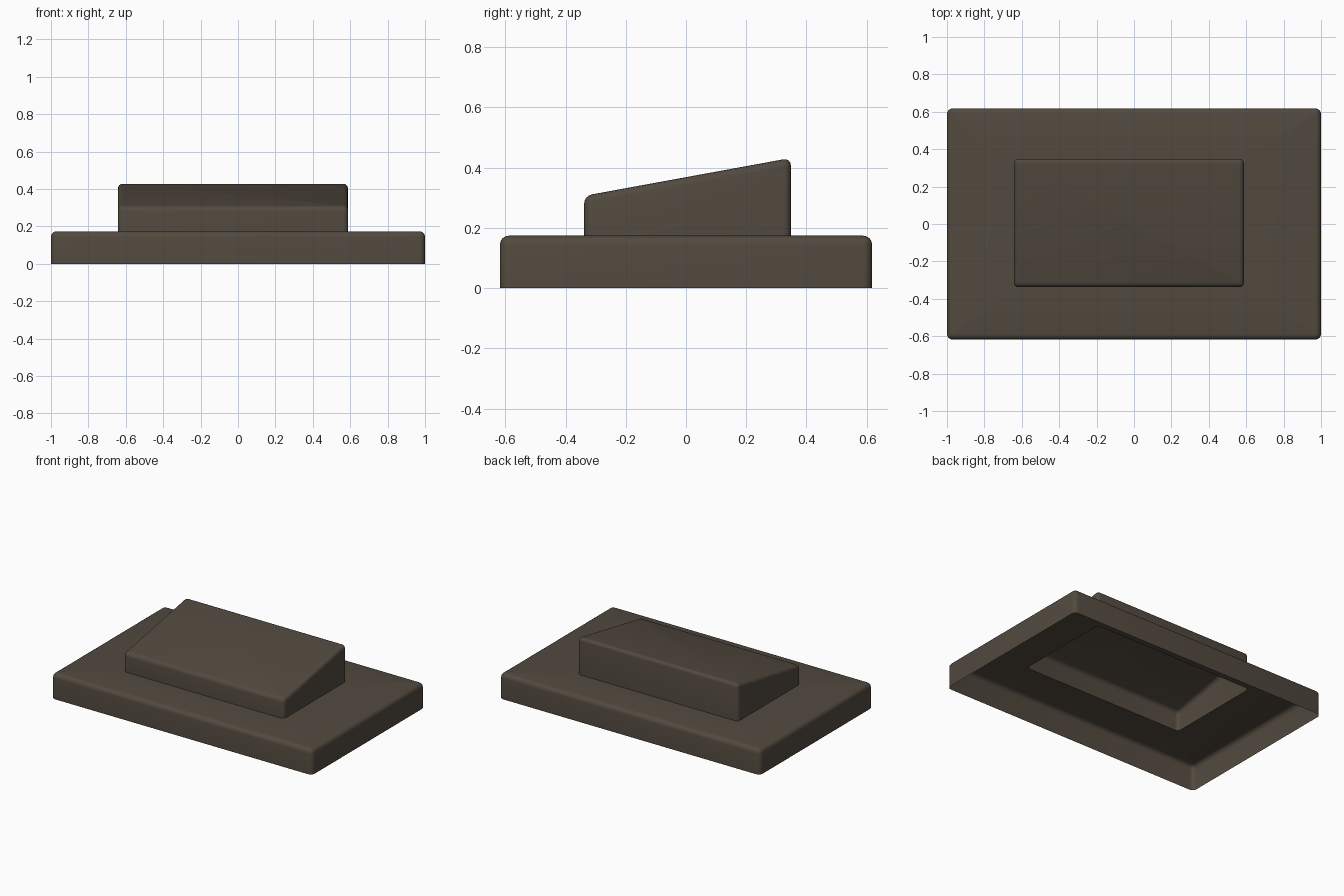
import bpy, bmesh, math

if "Cube" in bpy.data.objects:
    bpy.data.objects.remove(bpy.data.objects["Cube"])

mat = bpy.data.materials.new("dark brown")
mat.diffuse_color = (0.085, 0.068, 0.050, 1)
mat.use_nodes = True
mat.node_tree.nodes["Principled BSDF"].inputs["Base Color"].default_value = mat.diffuse_color
SEG = 4    # segments per rounded corner


def ring(bm, box, r, height):
    """Rounded rectangle of vertices; height is a function of y."""
    x0, x1, y0, y1 = box
    out = []
    for cx, cy, a0 in ((x1 - r, y1 - r, 0), (x0 + r, y1 - r, 90),
                       (x0 + r, y0 + r, 180), (x1 - r, y0 + r, 270)):
        for i in range(SEG + 1):
            a = math.radians(a0 + 90 * i / SEG)
            x, y = cx + r * math.cos(a), cy + r * math.sin(a)
            out.append(bm.verts.new((x, y, height(y))))
    return out


def shell(name, box, r, bottom, top, hole=None):
    """Open-bottomed rounded block, capped or ending at a hole in its top."""
    bm = bmesh.new()
    x0, x1, y0, y1 = box
    rings = [ring(bm, box, r, lambda y: bottom)]
    for i in range(SEG + 1):
        a = math.radians(90 * i / SEG)
        d = r * 0.97 * (1 - math.cos(a))
        drop = r * (1 - math.sin(a))
        rings.append(ring(bm, (x0 + d, x1 - d, y0 + d, y1 - d), r - d,
                          lambda y: top(y) - drop))
    if hole:
        rings.append(ring(bm, hole[0], hole[1], top))
    for a, b in zip(rings, rings[1:]):
        for i in range(len(a)):
            j = (i + 1) % len(a)
            bm.faces.new((a[i], a[j], b[j], b[i]))
    if not hole:
        bm.faces.new(rings[-1])
    me = bpy.data.meshes.new(name)
    bm.to_mesh(me)
    bm.free()
    me.materials.append(mat)
    ob = bpy.data.objects.new(name, me)
    bpy.context.collection.objects.link(ob)
    bpy.context.view_layer.objects.active = ob
    ob.select_set(True)
    bpy.ops.object.shade_smooth_by_angle(angle=math.radians(35))
    ob.select_set(False)


wedge_box = (-0.642, 0.588, -0.338, 0.348)
BASE_H = 0.174

# base plate, hollow below, with an opening under the wedge
shell("base_plate", (-1, 1, -0.618, 0.618), 0.03, 0, lambda y: BASE_H,
      (wedge_box, 0.025))
# sloped hollow block, rising towards the back
shell("sloped_block", wedge_box, 0.025, BASE_H,
      lambda y: 0.3685 + 0.183 * y)
